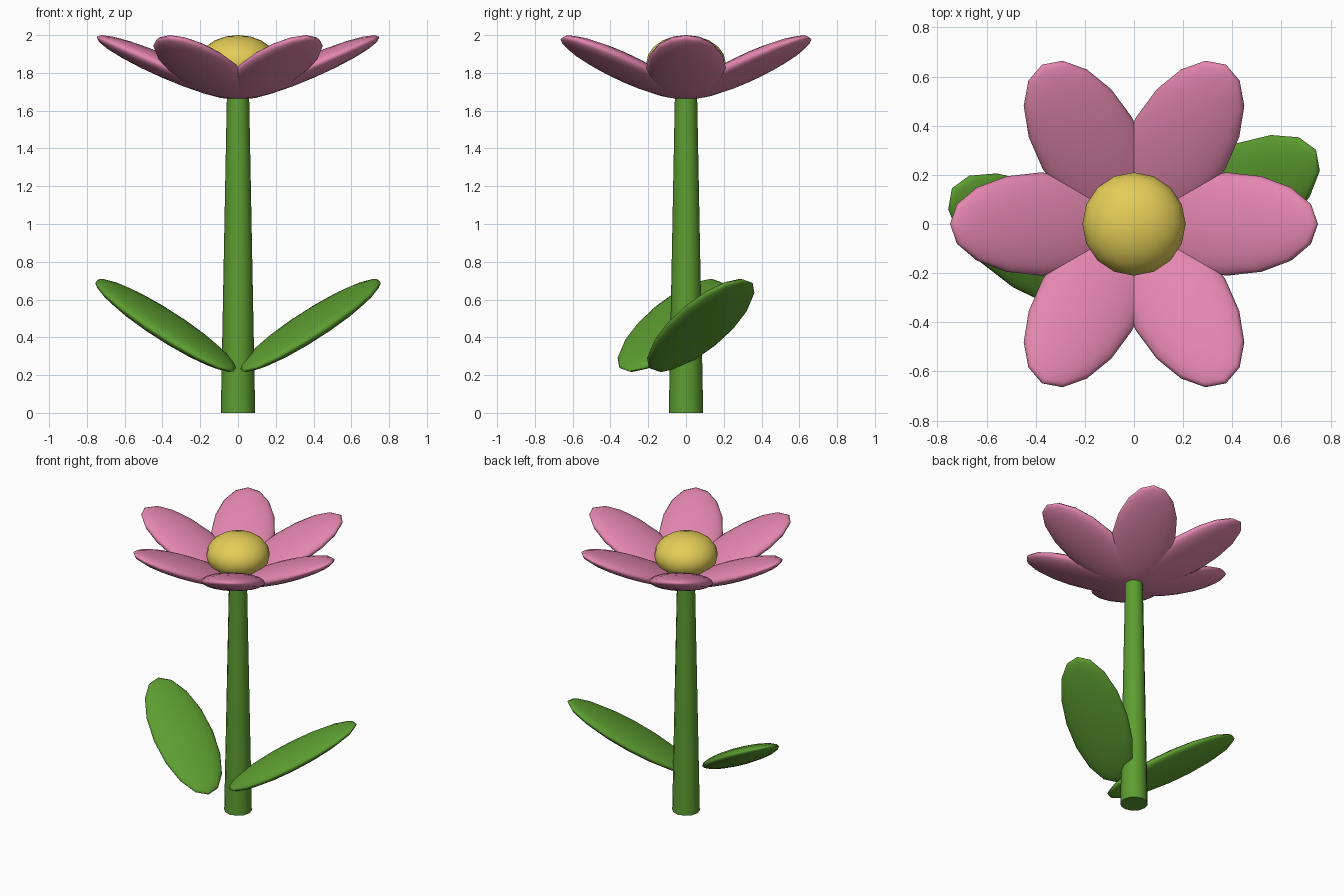
import bpy
from math import radians, cos, sin

cube = bpy.data.objects.get("Cube")
if cube:
    bpy.data.objects.remove(cube, do_unlink=True)


def make_material(name, rgb):
    mat = bpy.data.materials.new(name)
    mat.use_nodes = True
    mat.diffuse_color = (*rgb, 1)
    bsdf = next(n for n in mat.node_tree.nodes if n.type == "BSDF_PRINCIPLED")
    bsdf.inputs["Base Color"].default_value = (*rgb, 1)
    return mat


green = make_material("leaf green", (0.11, 0.34, 0.03))
pink = make_material("petal pink", (0.77, 0.24, 0.43))
yellow = make_material("pollen yellow", (0.77, 0.61, 0.095))


def ellipsoid(name, location, radii, mat, tilt=0, azimuth=0):
    """Stretched sphere, tip raised by tilt and turned to azimuth (degrees)."""
    bpy.ops.mesh.primitive_uv_sphere_add(
        segments=16, ring_count=10, radius=1, location=location,
        rotation=(0, -radians(tilt), radians(azimuth)))
    obj = bpy.context.object
    obj.name = name
    obj.scale = radii
    obj.data.materials.append(mat)
    bpy.ops.object.shade_smooth()
    return obj


# Tapered stem
bpy.ops.mesh.primitive_cone_add(vertices=12, radius1=0.091, radius2=0.057,
                                depth=1.78, location=(0, 0, 0.89))
stem = bpy.context.object
stem.name = "stem"
stem.data.materials.append(green)
bpy.ops.object.shade_smooth_by_angle(angle=radians(40))

# Flower centre
ellipsoid("flower_centre", (0, 0, 1.853), (0.21, 0.21, 0.147), yellow)

# Ring of six raised petals
for i in range(6):
    a = radians(60 * i)
    ellipsoid(f"petal_{i + 1}", (0.379 * cos(a), 0.379 * sin(a), 1.83),
              (0.403, 0.21, 0.06), pink, tilt=23.5, azimuth=60 * i)

# Pair of leaves, both sweeping toward the back
for side, sign, azimuth in (("left", 1, 32), ("right", -1, 148)):
    ellipsoid(f"{side}_leaf", (sign * 0.383, sign * 0.078, 0.463),
              (0.487, 0.21, 0.056), green, tilt=30, azimuth=azimuth)
